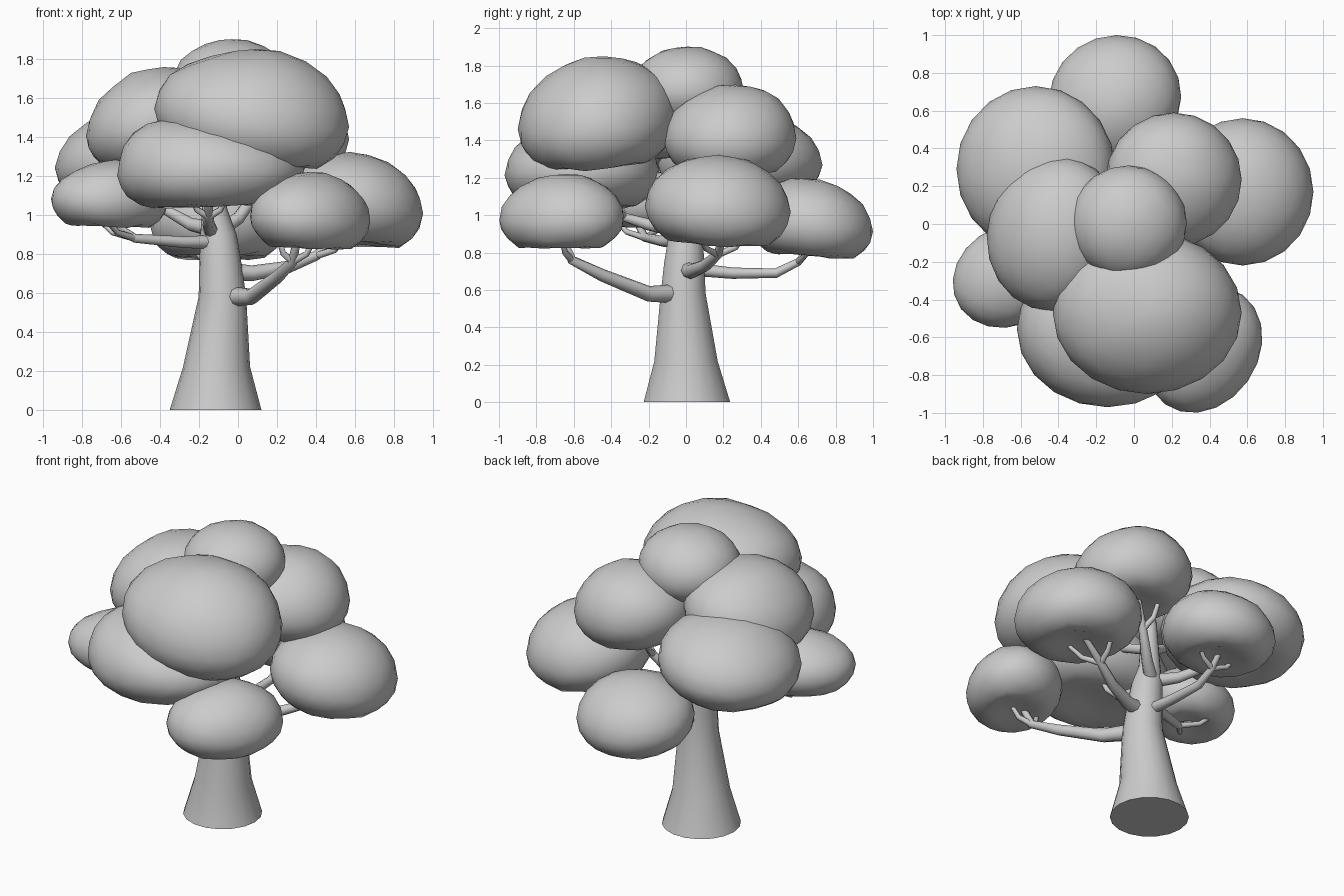
import bpy, bmesh, math, random
from mathutils import Vector

if "Cube" in bpy.data.objects:
    bpy.data.objects.remove(bpy.data.objects["Cube"])

random.seed(4)


def finish(bm, name, angle=60):
    bmesh.ops.recalc_face_normals(bm, faces=bm.faces)
    me = bpy.data.meshes.new(name)
    bm.to_mesh(me)
    bm.free()
    ob = bpy.data.objects.new(name, me)
    bpy.context.collection.objects.link(ob)
    bpy.ops.object.select_all(action='DESELECT')
    ob.select_set(True)
    bpy.context.view_layer.objects.active = ob
    bpy.ops.object.shade_smooth_by_angle(angle=math.radians(angle))
    return ob


def foliage(name, xr, yr, zr, shear=(0, 0), peak=(0, 0), diag=0):
    """Cushion-shaped leaf clump: domed top, flattened and dented underside."""
    c = Vector(((xr[0] + xr[1]) / 2, (yr[0] + yr[1]) / 2))
    rx, ry = (xr[1] - xr[0]) / 2, (yr[1] - yr[0]) / 2
    h = zr[1] - zr[0]
    zc = zr[0] + 0.4 * h
    n = math.sqrt(1 + diag * diag)
    bm = bmesh.new()
    bmesh.ops.create_icosphere(bm, subdivisions=3, radius=1)
    for v in bm.verts:
        u0, t0, w = v.co
        u, t = (u0 + diag * t0) / n, (t0 + diag * u0) / n
        if w >= 0:
            z = 0.6 * h * w
        else:
            z = -0.4 * h * min(1, -1.28 * w) + 0.1 * h * max(0, -w - 0.8) / 0.2
        up = max(0, w) ** 2
        x = c.x + rx * u + peak[0] * up
        y = c.y + ry * t + peak[1] * up
        z += zc + shear[0] * rx * u * (1 - up) + shear[1] * ry * t * (1 - up)
        v.co = (x, y, z + random.uniform(-0.005, 0.005))
    return finish(bm, name)


def lathe_path(name, rings, sides=18):
    """Horizontal rings (x, y, z, radius) joined into a closed trunk."""
    bm = bmesh.new()
    loops = []
    for x, y, z, r in rings:
        loops.append([bm.verts.new((x + r * math.cos(a), y + r * math.sin(a), z))
                      for a in (2 * math.pi * i / sides for i in range(sides))])
    for lo, hi in zip(loops, loops[1:]):
        for i in range(sides):
            j = (i + 1) % sides
            bm.faces.new((lo[i], lo[j], hi[j], hi[i]))
    bm.faces.new(loops[0])
    bm.faces.new(loops[-1])
    return finish(bm, name)


def branch(name, pts, r0, r1, twigs=()):
    """Tapered limb with thinner twigs forking from its second-last point."""
    cu = bpy.data.curves.new(name, 'CURVE')
    cu.dimensions = '3D'
    cu.bevel_depth = 1
    cu.bevel_resolution = 2
    cu.use_fill_caps = True
    fork = pts[-2]
    lines = [(pts, r0, r1)]
    for d in twigs:
        mid = [fork[k] + d[k] * 0.6 for k in range(3)]
        mid[2] -= 0.3 * d[2]
        lines.append(([fork, mid, [fork[k] + d[k] for k in range(3)]], r1 * 1.1, r1 * 0.7))
    for line, a, b in lines:
        s = cu.splines.new('POLY')
        s.points.add(len(line) - 1)
        for i, p in enumerate(line):
            s.points[i].co = (*p, 1)
            s.points[i].radius = a + (b - a) * i / (len(line) - 1)
        s.use_smooth = True
    ob = bpy.data.objects.new(name, cu)
    bpy.context.collection.objects.link(ob)
    bpy.ops.object.select_all(action='DESELECT')
    ob.select_set(True)
    bpy.context.view_layer.objects.active = ob
    bpy.ops.object.convert(target='MESH')


# Leaf clumps: x range, y range, z range, tilt, crown offset, diagonal stretch
foliage("foliage_back", (-0.45, 0.25), (0.33, 1.0), (0.77, 1.2), (0, -0.08), (0.02, -0.03), 0.02)
foliage("foliage_back_left", (-0.94, -0.1), (-0.15, 0.73), (1.08, 1.56), (0.08, 0), (0.05, 0))
foliage("foliage_left_upper", (-0.78, -0.06), (-0.46, 0.36), (1.26, 1.76), (0.15, 0), (0.04, 0), 0.03)
foliage("foliage_top", (-0.34, 0.28), (-0.3, 0.31), (1.5, 1.905))
foliage("foliage_right_upper", (-0.15, 0.57), (-0.12, 0.59), (1.22, 1.7), (-0.08, 0), (0, 0.03))
foliage("foliage_right", (0.2, 0.95), (-0.22, 0.56), (0.84, 1.32), (-0.08, -0.05), (0, 0))
foliage("foliage_front_upper", (-0.43, 0.57), (-0.9, -0.04), (1.26, 1.85), (-0.1, 0.08), (0.02, 0.03))
foliage("foliage_front_lower", (-0.62, 0.34), (-0.97, -0.14), (1.03, 1.5), (0.03, 0), (-0.14, 0))
foliage("foliage_front_right", (0.06, 0.68), (-1.0, -0.33), (0.82, 1.22), (-0.05, 0.02), (0, 0.02), 0.1)
foliage("foliage_left", (-0.96, -0.36), (-0.55, 0.0), (0.93, 1.28), (-0.03, 0), (0.05, 0), 0.07)

# Trunk
lathe_path("trunk", [(-0.115, 0.005, 0, 0.235), (-0.11, 0, 0.22, 0.172),
                     (-0.08, -0.015, 0.58, 0.122), (-0.09, -0.01, 0.75, 0.108),
                     (-0.1, 0, 0.9, 0.093), (-0.12, 0, 1.03, 0.065),
                     (-0.12, 0, 1.3, 0.045), (-0.1, 0, 1.55, 0.025)])

# Branches, lowest first
branch("branch_front_right", [(-0.02, -0.08, 0.58), (0.07, -0.2, 0.58), (0.2, -0.45, 0.68),
                              (0.28, -0.61, 0.76), (0.31, -0.67, 0.9)], 0.05, 0.018,
       [(0.12, -0.06, 0.13), (-0.08, -0.04, 0.14)])
branch("branch_right", [(-0.06, 0, 0.71), (0.07, 0.03, 0.7), (0.25, 0.1, 0.73),
                        (0.4, 0.17, 0.79), (0.55, 0.2, 0.9)], 0.048, 0.018,
       [(0.16, -0.1, 0.1), (0.04, 0.16, 0.13)])
branch("branch_back", [(-0.09, 0.05, 0.71), (-0.09, 0.25, 0.69), (-0.1, 0.48, 0.69),
                       (-0.1, 0.6, 0.75), (-0.1, 0.68, 0.84)], 0.035, 0.016,
       [(0.15, 0.05, 0.1), (-0.15, 0.04, 0.1)])
branch("branch_left", [(-0.13, -0.03, 0.86), (-0.28, -0.12, 0.86), (-0.53, -0.22, 0.88),
                       (-0.68, -0.27, 0.98)], 0.036, 0.017,
       [(-0.19, 0.09, 0.1), (-0.15, -0.16, 0.1)])
branch("branch_front", [(-0.14, -0.05, 0.92), (-0.15, -0.2, 0.95), (-0.15, -0.33, 0.99),
                        (-0.15, -0.42, 1.12)], 0.038, 0.018,
       [(-0.1, -0.05, 0.12), (0.1, -0.05, 0.12)])
branch("branch_back_left", [(-0.14, 0.04, 0.93), (-0.24, 0.12, 0.95), (-0.38, 0.23, 1.03),
                            (-0.5, 0.3, 1.18)], 0.042, 0.018,
       [(-0.16, -0.06, 0.14), (0.03, 0.16, 0.14)])
branch("branch_back_right", [(-0.1, 0.04, 0.92), (0.0, 0.12, 0.98), (0.1, 0.2, 1.12),
                             (0.2, 0.26, 1.32)], 0.042, 0.018,
       [(0.14, -0.06, 0.2), (-0.04, 0.12, 0.2)])
branch("branch_upper_left", [(-0.12, 0, 1.15), (-0.25, -0.03, 1.22), (-0.4, -0.05, 1.38)], 0.035, 0.018)
branch("branch_upper_front", [(-0.12, 0, 1.15), (-0.03, -0.2, 1.22), (0.06, -0.4, 1.4)], 0.035, 0.018)
